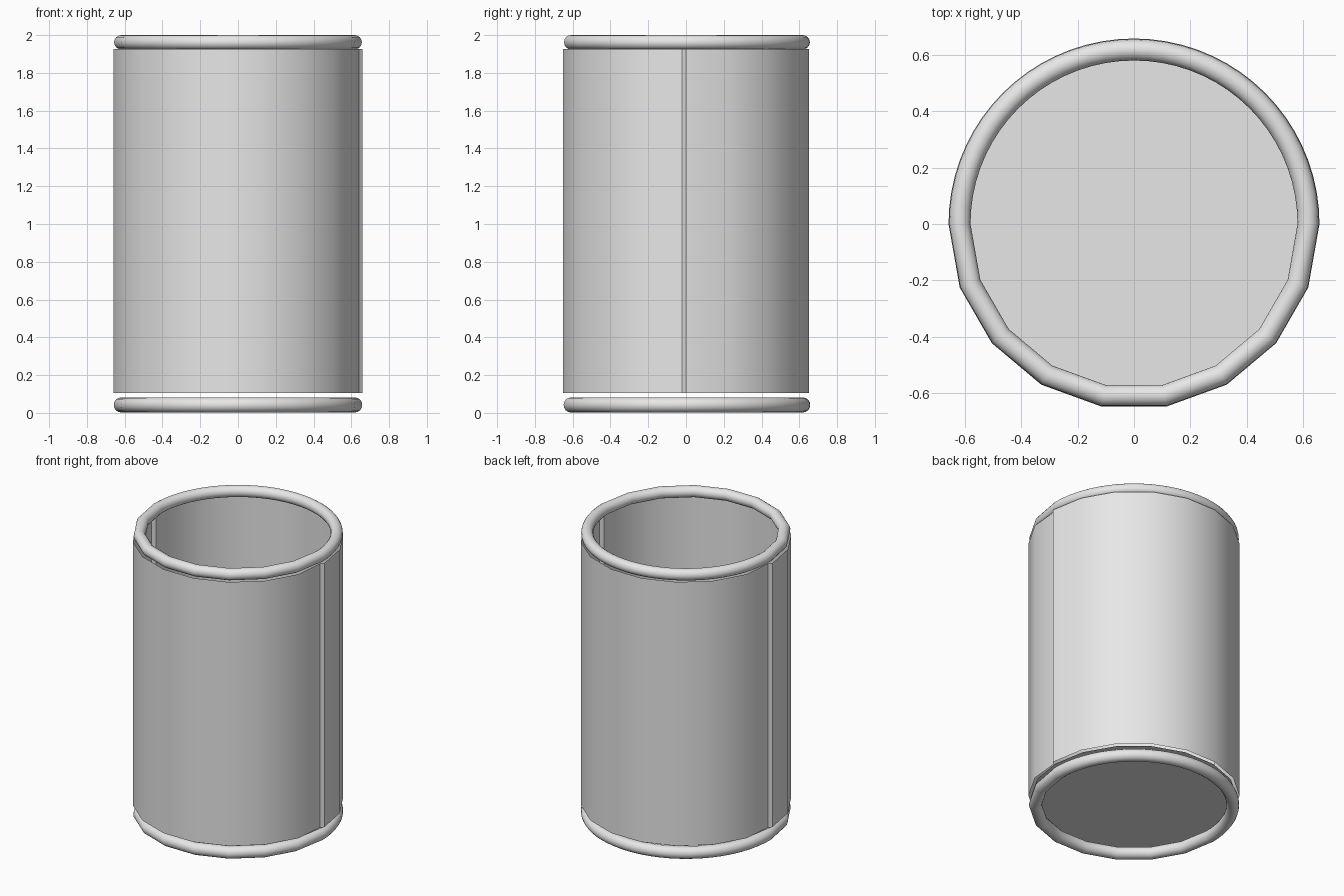
import bpy, bmesh, math

if "Cube" in bpy.data.objects:
    bpy.data.objects.remove(bpy.data.objects["Cube"])

metal = bpy.data.materials.new("light grey")
metal.diffuse_color = (0.8, 0.8, 0.8, 1)
metal.use_nodes = True
metal.node_tree.nodes["Principled BSDF"].inputs["Base Color"].default_value = metal.diffuse_color


def make(name, verts, faces, angle=50):
    me = bpy.data.meshes.new(name)
    me.from_pydata(verts, [], faces)
    me.materials.append(metal)
    ob = bpy.data.objects.new(name, me)
    bpy.context.collection.objects.link(ob)
    bm = bmesh.new()
    bm.from_mesh(me)
    if len(faces) > 1 and name.endswith("rim"):
        bmesh.ops.recalc_face_normals(bm, faces=bm.faces)
    bm.to_mesh(me)
    bm.free()
    bpy.ops.object.select_all(action='DESELECT')
    ob.select_set(True)
    bpy.context.view_layer.objects.active = ob
    bpy.ops.object.shade_smooth_by_angle(angle=math.radians(angle))
    return ob


def polar(r, deg, z):
    a = math.radians(deg)
    return (r * math.cos(a), r * math.sin(a), z)


# rims: finely divided back half, coarse front half
def rim(name, z, major, minor, sides=16):
    angles = [i * 5 for i in range(36)] + [180 + i * 20 for i in range(9)]
    verts = []
    for a in angles:
        for j in range(sides):
            t = 2 * math.pi * j / sides
            verts.append(polar(major + minor * math.cos(t), a, z + minor * math.sin(t)))
    n = len(angles)
    faces = [(i * sides + j, (i + 1) % n * sides + j,
              (i + 1) % n * sides + (j + 1) % sides, i * sides + (j + 1) % sides)
             for i in range(n) for j in range(sides)]
    make(name, verts, faces)


rim("top_rim", 1.962, 0.618, 0.038)
rim("bottom_rim", 0.042, 0.618, 0.040)

# wall: 18-sided thin sheet with a small stepped seam on each side
outline = []
for start in (0, 180):
    outline += [(0.66, start + 20 * k) for k in range(9)]
    outline.append((0.64, start + 178.2))
n = len(outline)
verts = [polar(r, a, z) for z in (0.105, 1.927) for r, a in outline]
faces = [(i, (i + 1) % n, n + (i + 1) % n, n + i) for i in range(n)]
make("wall", verts, faces, 35)

# flat floor just below the wall
make("floor", [polar(0.645, 20 * k, 0.097) for k in range(18)], [tuple(range(18))])
